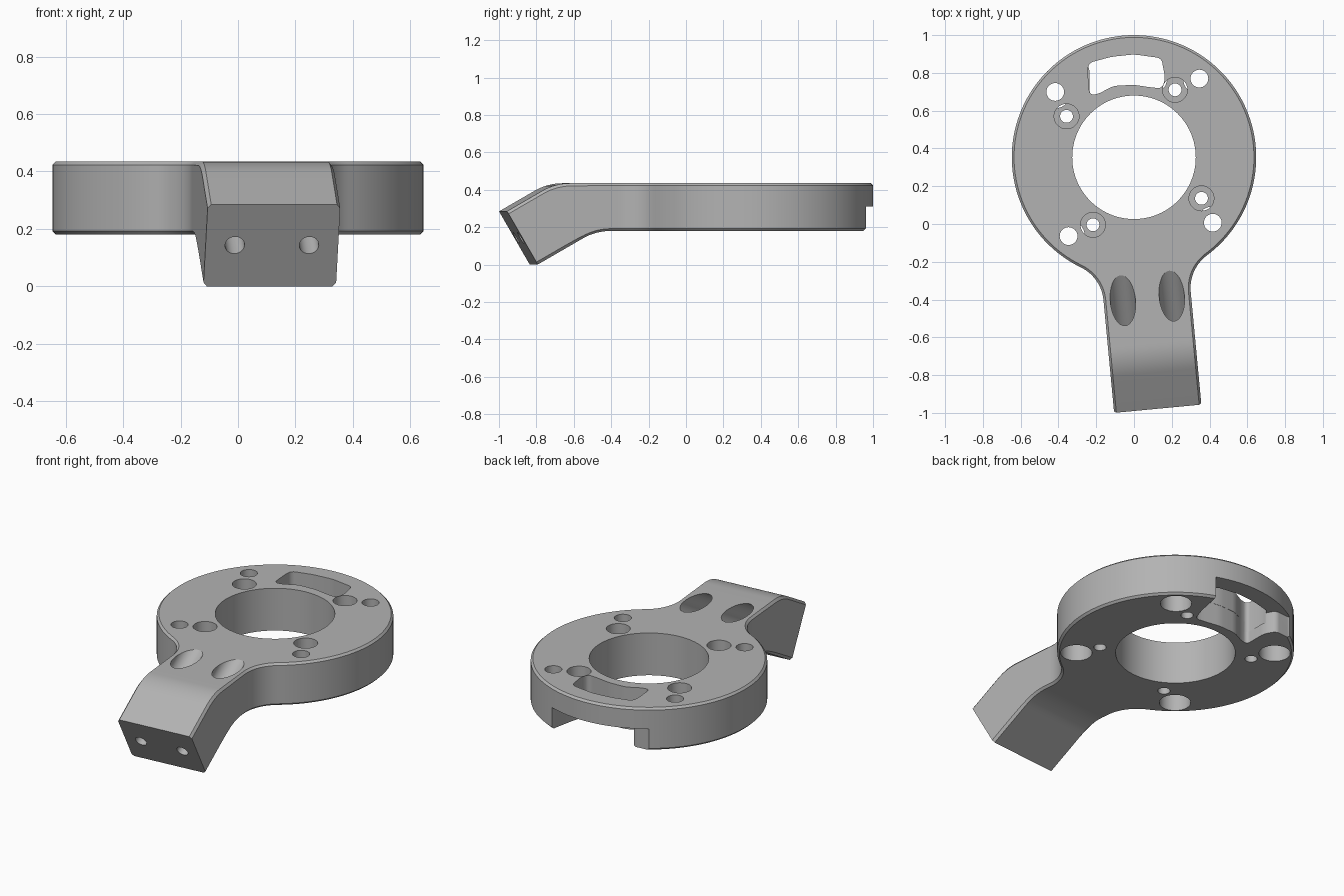
import bpy, bmesh
from math import sin, cos, pi, radians, sqrt, atan2
from mathutils import Matrix, Vector

old = bpy.data.objects.get("Cube")
if old:
    bpy.data.objects.remove(old, do_unlink=True)

# Main dimensions
RING_R, BORE_R, RING_Y = 0.647, 0.327, 0.353
Z0, Z1, CHAMFER = 0.18, 0.435, 0.012
HALF_W, FILLET = 0.232, 0.215
BEND_START, ARM_END = 0.76, 1.3
TILT = radians(30)
RING = Matrix.Translation((0, RING_Y, 0))
ARM = RING @ Matrix.Rotation(radians(5.4), 4, "Z")

grey = bpy.data.materials.new("machined grey")
grey.use_nodes = True
grey.diffuse_color = (0.45, 0.45, 0.45, 1)
grey.node_tree.nodes["Principled BSDF"].inputs["Base Color"].default_value = grey.diffuse_color


def make_object(name, bm):
    bmesh.ops.recalc_face_normals(bm, faces=bm.faces[:])
    mesh = bpy.data.meshes.new(name)
    bm.to_mesh(mesh)
    bm.free()
    mesh.materials.append(grey)
    obj = bpy.data.objects.new(name, mesh)
    bpy.context.scene.collection.objects.link(obj)
    return obj


def prism(points, z0, z1):
    bm = bmesh.new()
    face = bm.faces.new([bm.verts.new((x, y, z0)) for x, y in points])
    new = bmesh.ops.extrude_face_region(bm, geom=[face])["geom"]
    for v in new:
        if isinstance(v, bmesh.types.BMVert):
            v.co.z = z1
    bmesh.ops.recalc_face_normals(bm, faces=bm.faces[:])
    return bm


def arc(cx, cy, r, a, b, n):
    return [(cx + r * cos(a + (b - a) * i / n), cy + r * sin(a + (b - a) * i / n))
            for i in range(n + 1)]


# Plan outline: right half, then mirrored
fx = HALF_W + FILLET
fu = sqrt((RING_R + FILLET) ** 2 - fx ** 2)
half = [(HALF_W, -ARM_END)]
half += arc(fx, -fu, FILLET, pi, atan2(fu, -fx), 14)
half += arc(0, 0, RING_R, atan2(-fu, fx), pi / 2, 56)[1:]
outline = half + [(-x, y) for x, y in reversed(half[:-1])]
bm = prism(outline, Z0, Z1)


# Chamfer the rims, leaving the arm's end square
def is_rim(e):
    a, b = (v.co for v in e.verts)
    return abs(a.z - b.z) < 1e-5 and max(a.y, b.y) > -ARM_END + 1e-4


bmesh.ops.bevel(bm, geom=[e for e in bm.edges if is_rim(e)], offset=CHAMFER,
                segments=1, affect="EDGES", clamp_overlap=False)


# Bend the arm: matching stations along the top and bottom paths
def bend(corner, z, n=8, r=0.3):
    t = r * math_tan_half
    return [(corner - t + r * sin(TILT * i / n), z - r * (1 - cos(TILT * i / n)))
            for i in range(n + 1)]


def spread(a, b, n=8):
    return [(a[0] + (b[0] - a[0]) * i / n, a[1] + (b[1] - a[1]) * i / n) for i in range(n + 1)]


math_tan_half = sin(TILT / 2) / cos(TILT / 2)
top_arc, low_arc = bend(1.077, Z1), bend(0.86, Z0)
top_end, low_end = (1.337, 0.285), (1.172, 0.0)
low_mid = tuple((a + b) / 2 for a, b in zip(low_arc[-1], low_end))
top_path = [(BEND_START, Z1)] + spread((0.78, Z1), (0.92, Z1)) + top_arc + [top_end]
low_path = [(BEND_START, Z0)] + low_arc + spread(low_arc[-1], low_mid) + [low_end]
low_path[10:19] = spread(spread(low_arc[-1], low_mid)[1], low_mid)
n = len(top_path) - 1
step = (ARM_END - BEND_START) / n
for i in range(n):
    bmesh.ops.bisect_plane(bm, geom=bm.verts[:] + bm.edges[:] + bm.faces[:], dist=1e-5,
                           plane_co=(0, -BEND_START - i * step, 0), plane_no=(0, 1, 0))
for v in bm.verts:
    f = (-v.co.y - BEND_START) / step
    if f > 0:
        i = min(int(f), n - 1)
        f -= i
        s = (v.co.z - Z0) / (Z1 - Z0)
        top = Vector(top_path[i]).lerp(Vector(top_path[i + 1]), f)
        low = Vector(low_path[i]).lerp(Vector(low_path[i + 1]), f)
        u, z = low.lerp(top, s)
        v.co.y, v.co.z = -u, z
bm.transform(ARM)
body = make_object("bracket_body", bm)


def cut(bm, matrix):
    bm.transform(matrix)
    cutter = make_object("cutter", bm)
    cutter.hide_render = True
    mod = body.modifiers.new("cut", "BOOLEAN")
    mod.operation, mod.solver, mod.object = "DIFFERENCE", "EXACT", cutter
    bpy.context.view_layer.objects.active = body
    bpy.ops.object.modifier_apply(modifier=mod.name)
    bpy.data.objects.remove(cutter, do_unlink=True)


def bore(profile, sides=32):
    """Round cutter from (radius, height) steps."""
    bm = bmesh.new()
    rings = [[bm.verts.new((r * cos(2 * pi * k / sides), r * sin(2 * pi * k / sides), z))
              for k in range(sides)] for r, z in profile]
    for a, b in zip(rings, rings[1:]):
        for k in range(sides):
            j = (k + 1) % sides
            bm.faces.new((a[k], a[j], b[j], b[k]))
    bm.faces.new(rings[0][::-1])
    bm.faces.new(rings[-1])
    return bm


# Central opening
cut(bore([(BORE_R, 0), (BORE_R, 0.6)], 96), RING)

# Two sets of four stepped screw holes: one sunk from the top, one from below
for k in range(4):
    for angle, dist, steps in (
            (58.7, 0.418, [(0.034, 0), (0.034, 0.3), (0.066, 0.3), (0.066, 0.6)]),
            (50.3, 0.542, [(0.086, 0), (0.086, 0.31), (0.047, 0.31), (0.047, 0.6)])):
        a = radians(angle + 90 * k)
        cut(bore(steps), RING @ Matrix.Translation((dist * cos(a), dist * sin(a), 0)))

# Two sloping bolt holes through the arm end
axis = Matrix.Rotation(-(pi / 2 - TILT), 4, "X")
for side in (-0.13, 0.13):
    place = ARM @ Matrix.Translation((side, -1.255, 0.143)) @ axis
    cut(bore([(0.034, -0.1), (0.034, 0.2), (0.067, 0.2), (0.067, 0.9)]), place)


# Cable window in the top and the wider notch open at the rear
def pocket(points, z0, z1, rounding):
    bm = prism(points, z0, z1)
    uprights = [e for e in bm.edges if abs(e.verts[0].co.z - e.verts[1].co.z) > 0.01]
    bmesh.ops.bevel(bm, geom=uprights, offset=rounding, segments=4, profile=0.5,
                    affect="EDGES", clamp_overlap=True)
    return bm


window = [(-0.235, 0.33), (-0.19, 0.335), (-0.11, 0.378), (0, 0.384), (0.09, 0.37),
          (0.15, 0.365), (0.165, 0.42), (0.145, 0.525), (0, 0.545), (-0.12, 0.532),
          (-0.24, 0.5), (-0.245, 0.45)]
notch = [(-0.235, 0.33), (-0.19, 0.335), (-0.11, 0.376), (0, 0.383), (0.09, 0.369),
         (0.16, 0.36), (0.19, 0.45), (0.22, 0.6), (0.24, 0.8), (-0.42, 0.8),
         (-0.38, 0.525), (-0.27, 0.535), (-0.235, 0.47)]
cut(pocket(notch, 0.05, 0.31, 0.025), RING)
cut(pocket(window, 0.25, 0.6, 0.03), RING)

# Smooth curved walls, crisp edges
bpy.ops.object.select_all(action="DESELECT")
body.select_set(True)
bpy.context.view_layer.objects.active = body
bpy.ops.object.shade_smooth_by_angle(angle=radians(28))
